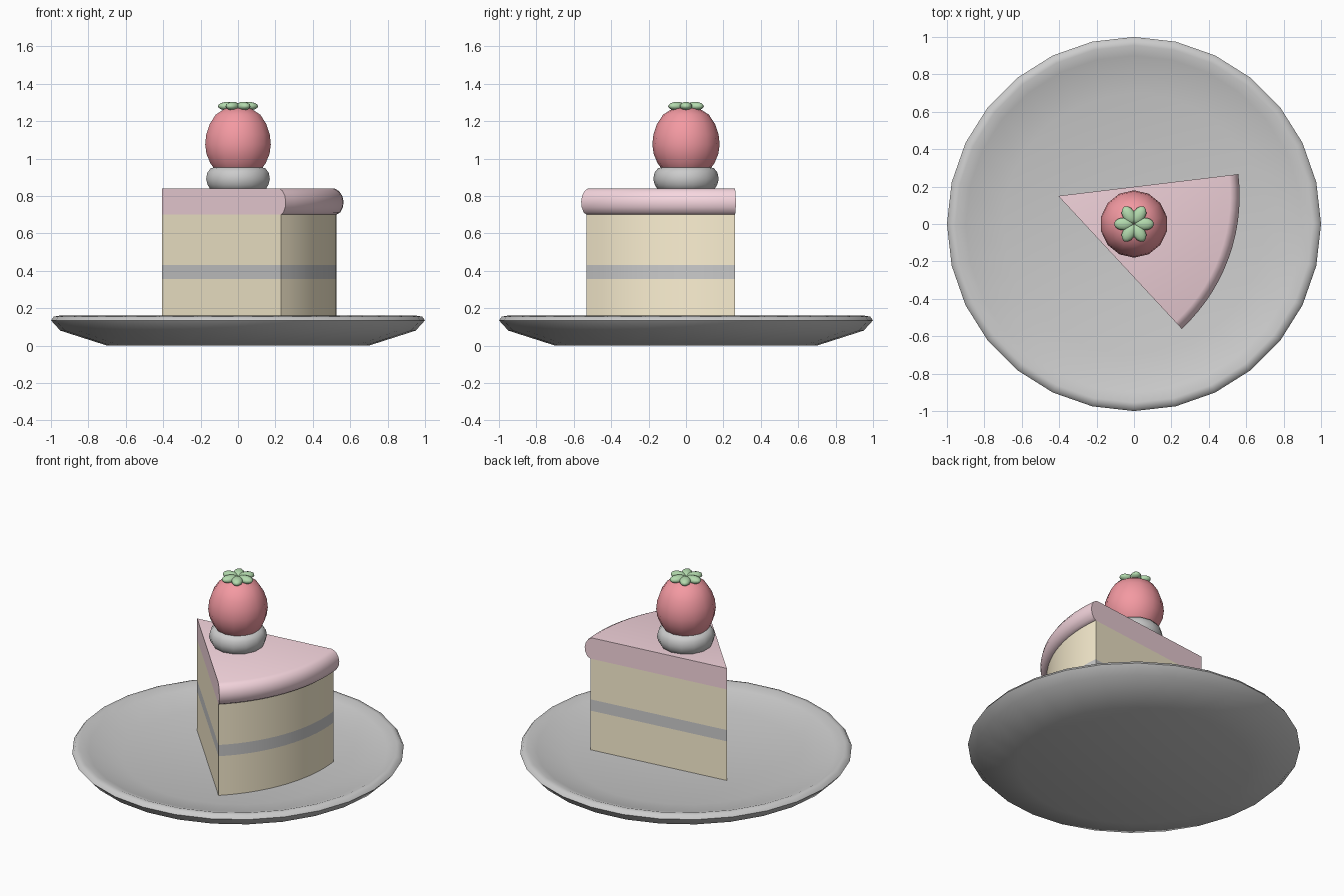
import bpy, bmesh, math
from mathutils import Matrix, Vector

if "Cube" in bpy.data.objects:
    bpy.data.objects.remove(bpy.data.objects["Cube"])


def material(name, rgb):
    m = bpy.data.materials.new(name)
    m.diffuse_color = (*rgb, 1)
    m.use_nodes = True
    m.node_tree.nodes["Principled BSDF"].inputs["Base Color"].default_value = m.diffuse_color
    return m


def finish(bm, name, mat=None, angle=40):
    bmesh.ops.recalc_face_normals(bm, faces=bm.faces)
    mesh = bpy.data.meshes.new(name)
    bm.to_mesh(mesh)
    bm.free()
    ob = bpy.data.objects.new(name, mesh)
    bpy.context.collection.objects.link(ob)
    if mat:
        mesh.materials.append(mat)
    bpy.ops.object.select_all(action='DESELECT')
    ob.select_set(True)
    bpy.context.view_layer.objects.active = ob
    bpy.ops.object.shade_smooth_by_angle(angle=math.radians(angle))
    return ob


def lathe(name, profile, sides, mat=None, angle=40):
    """Turn (radius, z) points around z; a vertex lies on the +y axis."""
    bm = bmesh.new()
    rings = []
    for r, z in profile:
        if r == 0:
            rings.append([bm.verts.new((0, 0, z))] * sides)
        else:
            a = [math.pi / 2 + math.tau * i / sides for i in range(sides)]
            rings.append([bm.verts.new((r * math.cos(t), r * math.sin(t), z)) for t in a])
    for lo, hi in zip(rings, rings[1:]):
        for i in range(sides):
            j = (i + 1) % sides
            bm.faces.new(list(dict.fromkeys((lo[i], lo[j], hi[j], hi[i]))))
    return finish(bm, name, mat, angle)


TIP, START, END, STEPS = (-0.405, 0.15), -47.1, 6.9, 14


def wedge(name, profile, mat=None):
    """Slice of a round cake whose outer edge follows (radius, z) points."""
    bm = bmesh.new()
    loops = []
    for r, z in profile:
        loop = [bm.verts.new((*TIP, z))]
        for i in range(STEPS + 1):
            t = math.radians(START + (END - START) * i / STEPS)
            loop.append(bm.verts.new((TIP[0] + r * math.cos(t), TIP[1] + r * math.sin(t), z)))
        loops.append(loop)
    bm.faces.new(loops[0][::-1])
    bm.faces.new(loops[-1])
    n = STEPS + 2
    for lo, hi in zip(loops, loops[1:]):
        for i in range(n):
            j = (i + 1) % n
            bm.faces.new((lo[i], lo[j], hi[j], hi[i]))
    return finish(bm, name, mat)


sponge = material("sponge", (0.98, 0.88, 0.65))
pink = material("pink_icing", (0.93, 0.68, 0.74))
red = material("berry_red", (0.9, 0.32, 0.36))
green = material("leaf_green", (0.45, 0.7, 0.42))

# Shallow dished plate
lathe("plate", [(0, 0), (0.7, 0), (0.95, 0.08), (1.0, 0.135), (0.985, 0.155), (0.955, 0.16),
                (0.9, 0.14), (0.7, 0.095), (0, 0.095)], 28, angle=60)

# Cake slice layers
wedge("lower_sponge", [(0.932, 0.095), (0.932, 0.355)], sponge)
wedge("cream_layer", [(0.932, 0.355), (0.932, 0.43)])
wedge("upper_sponge", [(0.932, 0.43), (0.932, 0.70)], sponge)

# Icing with a rounded outer edge
wedge("icing", [(0.932, 0.70), (0.952, 0.712), (0.966, 0.74), (0.97, 0.77),
                (0.963, 0.80), (0.945, 0.827), (0.92, 0.84)], pink)

# Cream dollop under the berry
lathe("cream_dollop", [(0, 0.82), (0.145, 0.825), (0.167, 0.86), (0.175, 0.89), (0.168, 0.925),
                       (0.15, 0.948), (0.12, 0.955), (0, 0.955)], 14, angle=60)

# Strawberry
lathe("strawberry", [(0, 0.88), (0.06, 0.89), (0.115, 0.925), (0.152, 0.975), (0.173, 1.025),
                     (0.18, 1.075), (0.174, 1.13), (0.155, 1.185), (0.122, 1.235),
                     (0.07, 1.268), (0, 1.28)], 14, red, 60)

# Six rounded leaves
bm = bmesh.new()
for k in range(6):
    mat = (Matrix.Rotation(k * math.pi / 3, 4, 'Z') @ Matrix.Translation((0.055, 0, 1.28))
           @ Matrix.Diagonal((0.052, 0.034, 0.023, 1)))
    bmesh.ops.create_uvsphere(bm, u_segments=12, v_segments=8, radius=1, matrix=mat)
finish(bm, "leaves", green, 60)
